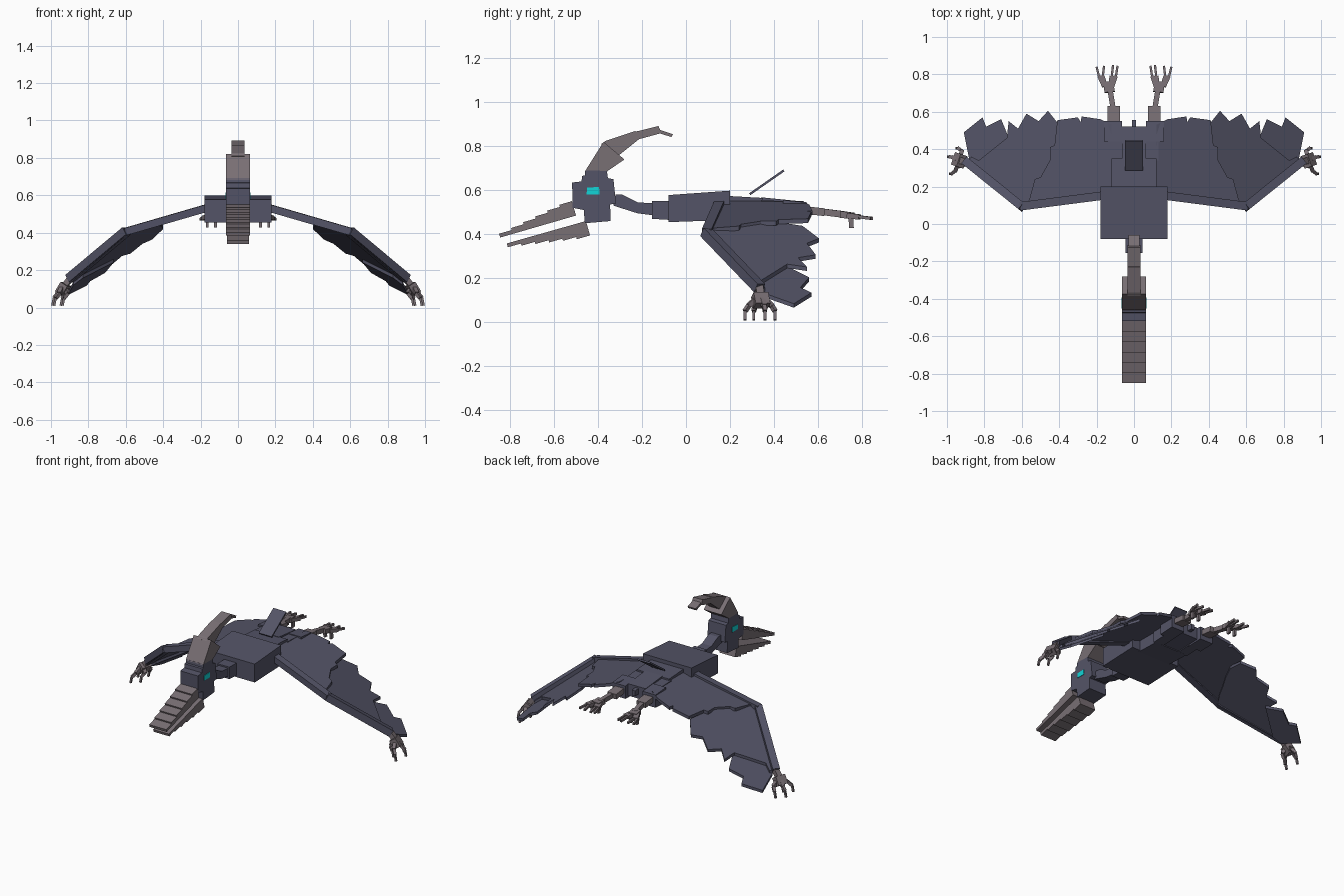
import bpy, bmesh
from mathutils import Vector, Matrix

cube = bpy.data.objects.get("Cube")
if cube:
    bpy.data.objects.remove(cube, do_unlink=True)


def material(name, rgb):
    m = bpy.data.materials.new(name)
    m.use_nodes = True
    m.diffuse_color = (*rgb, 1)
    m.node_tree.nodes["Principled BSDF"].inputs["Base Color"].default_value = (*rgb, 1)
    return m


HIDE = material("slate hide", (0.088, 0.088, 0.135))
HORN = material("grey brown horn", (0.19, 0.16, 0.175))
EYE = material("cyan eye", (0.006, 0.66, 0.68))


def finish(name, bm, mat):
    bmesh.ops.recalc_face_normals(bm, faces=bm.faces)
    mesh = bpy.data.meshes.new(name)
    bm.to_mesh(mesh)
    bm.free()
    mesh.materials.append(mat)
    obj = bpy.data.objects.new(name, mesh)
    bpy.context.collection.objects.link(obj)


def loft(name, bottom, top, mat):
    """Closed solid between two matching outlines."""
    bm = bmesh.new()
    a = [bm.verts.new(p) for p in bottom]
    b = [bm.verts.new(p) for p in top]
    bm.faces.new(a)
    bm.faces.new(b)
    for i in range(len(a)):
        j = (i + 1) % len(a)
        bm.faces.new((a[i], a[j], b[j], b[i]))
    finish(name, bm, mat)


def profile(name, yz, half, mat, x=0):
    """Side outline extruded across x."""
    loft(name, [(x - half, y, z) for y, z in yz], [(x + half, y, z) for y, z in yz], mat)


def slab(name, side, outline, height, thick, mat):
    """Plan outline laid on a sloping plane."""
    pts = [(side * x, y, height(x, y)) for x, y in outline]
    loft(name, [(x, y, z - thick) for x, y, z in pts], pts, mat)


def bar(name, p, q, width, depth, mat, side=1):
    """Box running from p to q."""
    p, q = (Vector((side * v[0], v[1], v[2])) for v in (p, q))
    d = (q - p).normalized()
    across = d.cross(Vector((0, 0, 1) if abs(d.z) < 0.95 else (0, 1, 0))).normalized()
    rot = Matrix((across, d, across.cross(d))).transposed().to_4x4()
    bm = bmesh.new()
    bmesh.ops.create_cube(bm, size=1, matrix=Matrix.Translation((p + q) / 2) @ rot
                          @ Matrix.Diagonal((width, (q - p).length, depth, 1)))
    finish(name, bm, mat)


# Torso, rump, tail and neck
profile("torso", [(-.08, .455), (-.08, .578), (.2, .598), (.2, .465)], .18, HIDE)
profile("rump", [(.19, .46), (.19, .574), (.35, .565), (.35, .455)], .12, HIDE)
profile("tail", [(.34, .46), (.34, .568), (.52, .55), (.52, .47)], .065, HIDE)
profile("tail_tip", [(.51, .5), (.51, .54), (.555, .535), (.555, .5)], .012, HIDE)
bar("tail_fin", (0, .29, .582), (0, .445, .69), .095, .01, HIDE)
profile("neck_base", [(-.155, .47), (-.155, .55), (-.07, .55), (-.07, .465)], .045, HIDE)
profile("neck", [(-.33, .53), (-.32, .58), (-.29, .58), (-.22, .545), (-.14, .54),
                 (-.14, .485), (-.22, .495)], .035, HIDE)

# Head, a stepped block
profile("head", [(-.515, .52), (-.518, .635), (-.475, .64), (-.472, .665), (-.46, .668),
                 (-.458, .69), (-.36, .688), (-.355, .655), (-.33, .65), (-.318, .54),
                 (-.345, .535), (-.343, .46), (-.46, .45), (-.465, .51)], .065, HIDE)
for s, label in ((1, "left"), (-1, "right")):
    profile(label + "_eye", [(-.452, .58), (-.45, .612), (-.395, .615), (-.393, .58)],
            .003, EYE, x=s * .065)

# Crest
profile("crest_base", [(-.46, .685), (-.375, .82), (-.28, .74), (-.36, .685)], .065, HORN)
profile("crest_middle", [(-.385, .81), (-.365, .825), (-.23, .87), (-.21, .835),
                         (-.31, .755)], .035, HORN)
profile("crest_upper", [(-.235, .865), (-.125, .892), (-.112, .86), (-.21, .833)], .035, HORN)
profile("crest_tip", [(-.125, .877), (-.06, .855), (-.066, .842), (-.125, .86)], .03, HORN)


def jaw(name, root, tip, upper, steps, half):
    """Overlapping boxes that thin towards the tip."""
    root, tip = Vector(root), Vector(tip)
    d = (tip - root).normalized()
    n = Vector((0, -d.z, d.y)) * (-1 if upper else 1)
    for i in range(steps):
        a = root.lerp(tip, i / steps)
        b = root.lerp(tip, (i + 1) / steps)
        t = .068 - .05 * i / (steps - 1)
        loft(f"{name}_{i + 1}", *[[(x, *(v.yz)) for v in (a, b, b + n * t, a + n * t)]
                                  for x in (-half, half)], HORN)


jaw("upper_beak", (0, -.5, .485), (0, -.845, .385), True, 6, .063)
jaw("lower_beak", (0, -.455, .46), (0, -.815, .358), False, 6, .058)


def inner_height(x, y):
    return .535 - .28 * (x - .18)


def outer_height(x, y):
    return .40 - .676 * (x - .6) - .221 * (y - .09)


inner_outline = [(.12, .15), (.18, .13), (.6, .08), (.56, .13), (.53, .24), (.5, .25),
                 (.45, .34), (.45, .41), (.425, .42), (.41, .555), (.3, .57), (.285, .545),
                 (.28, .575), (.18, .56), (.12, .53)]
outer_outline = [(.58, .1), (.62, .09), (.9, .32), (.87, .36), (.83, .34), (.68, .46),
                 (.67, .55), (.62, .51), (.575, .59), (.51, .55), (.46, .605), (.4, .53),
                 (.41, .42), (.45, .33), (.5, .24), (.54, .16)]
tip_outline = [(.83, .32), (.88, .34), (.91, .49), (.81, .57), (.79, .52), (.71, .56),
               (.665, .45)]

for s, label in ((1, "left"), (-1, "right")):
    # Wing membranes and arm
    slab(label + "_inner_membrane", s, inner_outline, inner_height, .02, HIDE)
    slab(label + "_outer_membrane", s, outer_outline, outer_height, .018, HIDE)
    slab(label + "_tip_membrane", s, tip_outline,
         lambda x, y: outer_height(x, y) - .018, .018, HIDE)
    shoulder, elbow, wrist = (.14, .155, .54), (.605, .095, .405), (.9, .335, .155)
    bar(label + "_upper_arm", shoulder, elbow, .045, .04, HIDE, s)
    bar(label + "_forearm", (.595, .09, .41), wrist, .045, .045, HIDE, s)

    # Wing hand with clawed fingers
    palm = Vector((.935, .34, .105))
    bar(label + "_wrist", (.89, .33, .165), palm, .035, .03, HORN, s)
    bar(label + "_palm", (.92, .335, .125), (.95, .345, .075), .07, .045, HORN, s)
    for i, (dx, dy) in enumerate(((-.025, -.025), (.02, -.055), (.03, .015), (-.015, .05))):
        knuckle = palm + Vector((dx, dy, -.03))
        mid = knuckle + Vector((.02, dy * .3, -.025))
        bar(f"{label}_finger_{i + 1}", palm + Vector((dx * .3, dy * .4, 0)), knuckle,
            .022, .022, HORN, s)
        bar(f"{label}_finger_joint_{i + 1}", knuckle, mid, .018, .018, HORN, s)
        bar(f"{label}_finger_claw_{i + 1}", mid, mid + Vector((.008, 0, -.04)),
            .012, .012, HORN, s)

    # Hind leg
    profile(label + "_thigh", [(.34, .455), (.34, .555), (.45, .55), (.45, .46)],
            .035, HIDE, x=s * .095)
    profile(label + "_knee", [(.44, .455), (.44, .555), (.55, .545), (.55, .46)],
            .048, HIDE, x=s * .112)
    bar(label + "_shin", (.108, .54, .51), (.108, .63, .5), .065, .035, HORN, s)
    bar(label + "_ankle", (.112, .62, .502), (.13, .73, .488), .028, .03, HORN, s)
    bar(label + "_foot", (.13, .705, .49), (.138, .76, .483), .055, .03, HORN, s)
    for i, (x1, x2, end) in enumerate(((.098, .088, .845), (.12, .112, .85),
                                       (.168, .16, .845), (.185, .2, .84))):
        base = .135 + (x1 - .135) * .5
        bar(f"{label}_toe_{i + 1}", (base, .735, .485), (x1, .79, .478), .022, .024, HORN, s)
        bar(f"{label}_toe_claw_{i + 1}", (x1, .78, .48), (x2, end, .472), .012, .014, HORN, s)
    for i, x in enumerate((.12, .165)):
        bar(f"{label}_spur_{i + 1}", (x, .75, .485), (x, .752, .428), .014, .022, HORN, s)
